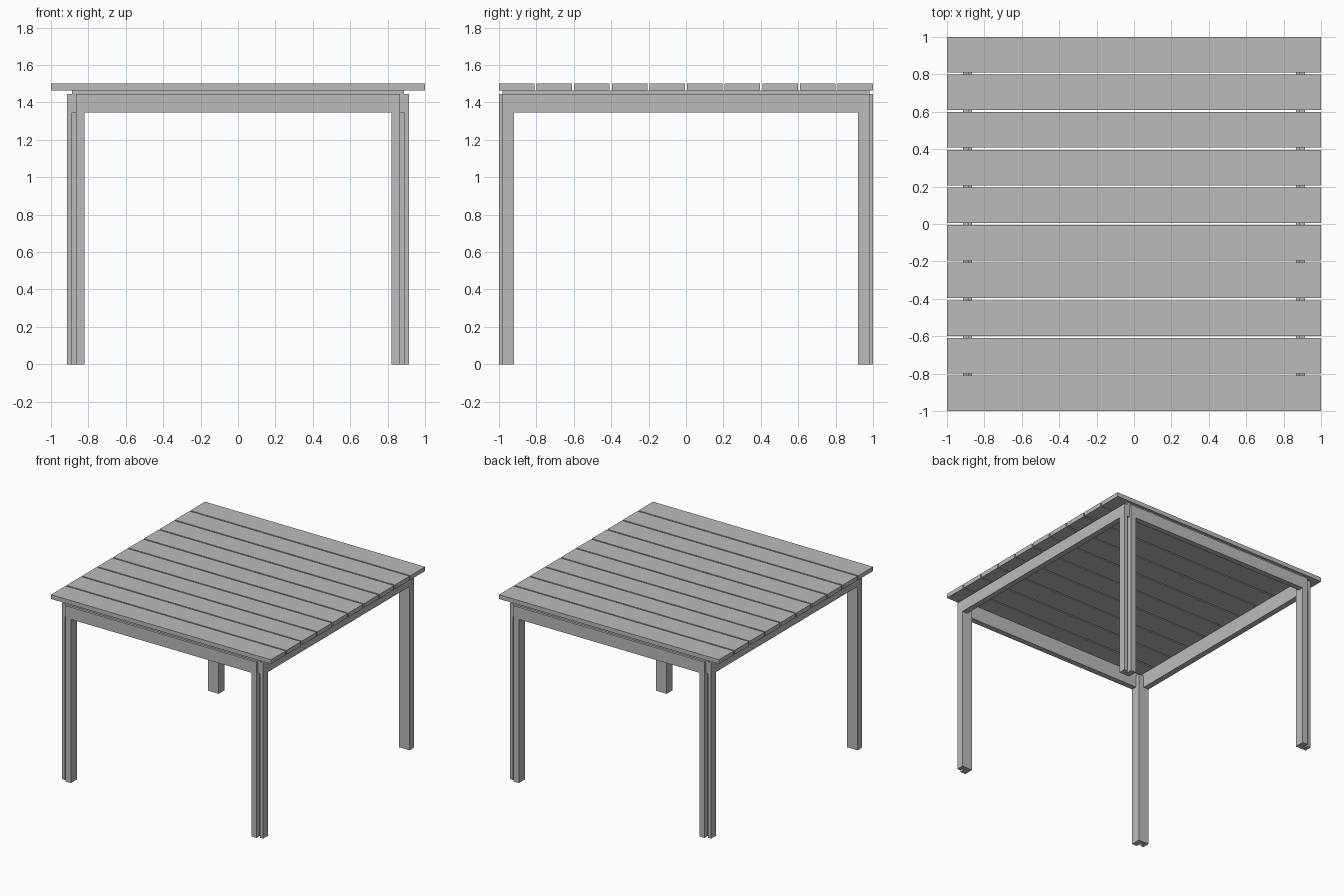
import bpy
import bmesh

cube = bpy.data.objects.get("Cube")
if cube:
    bpy.data.objects.remove(cube, do_unlink=True)

grey = bpy.data.materials.new("plain_grey")
grey.use_nodes = True
COLOUR = (0.5, 0.5, 0.5, 1)
grey.diffuse_color = COLOUR
grey.node_tree.nodes["Principled BSDF"].inputs["Base Color"].default_value = COLOUR

# Shared sizes
TOP, UNDER, LEDGE, APRON = 1.5, 1.465, 1.444, 1.345
POST_X, RAIL_X, STEP_X, OUT_X = 0.82, 0.867, 0.888, 0.915
POST_Y, RAIL_Y, STEP_Y, OUT_Y = 0.92, 0.953, 0.98, 0.999


def prism(name, outline, z0, z1):
    """Extrude a plan outline between two heights."""
    bm = bmesh.new()
    face = bm.faces.new([bm.verts.new((x, y, z0)) for x, y in outline])
    up = bmesh.ops.extrude_face_region(bm, geom=[face])["geom"]
    verts = [v for v in up if isinstance(v, bmesh.types.BMVert)]
    bmesh.ops.translate(bm, vec=(0, 0, z1 - z0), verts=verts)
    bmesh.ops.recalc_face_normals(bm, faces=bm.faces)
    mesh = bpy.data.meshes.new(name)
    bm.to_mesh(mesh)
    bm.free()
    mesh.materials.append(grey)
    obj = bpy.data.objects.new(name, mesh)
    bpy.context.collection.objects.link(obj)
    return obj


def box(name, x0, x1, y0, y1, z0, z1):
    return prism(name, [(x0, y0), (x1, y0), (x1, y1), (x0, y1)], z0, z1)


# Tabletop planks
COUNT, WIDTH = 10, 0.19
pitch = (2 - WIDTH) / (COUNT - 1)
for i in range(COUNT):
    y = -1 + i * pitch
    box(f"plank_{i + 1}", -1, 1, y, y + WIDTH, UNDER, TOP)

# Legs with a groove at the outer corner
groove = 0.957
leg_plan = [(POST_X, POST_Y), (OUT_X, POST_Y), (OUT_X, STEP_Y), (STEP_X, STEP_Y),
            (STEP_X, groove), (RAIL_X, groove), (RAIL_X, OUT_Y), (POST_X, OUT_Y)]
for sx, side in ((1, "left"), (-1, "right")):
    for sy, end in ((-1, "front"), (1, "back")):
        prism(f"{end}_{side}_leg", [(x * sx, y * sy) for x, y in leg_plan], 0, LEDGE)

# Side aprons: outer board with a taller inner board under the planks
for s, side in ((1, "left"), (-1, "right")):
    box(f"{side}_apron", *sorted((s * STEP_X, s * OUT_X)), -POST_Y, POST_Y, APRON, LEDGE)
    box(f"{side}_bearer", *sorted((s * RAIL_X, s * STEP_X)), -STEP_Y, STEP_Y, APRON, UNDER)

# Front and back aprons, stepped the same way
for s, end in ((-1, "front"), (1, "back")):
    box(f"{end}_apron", -POST_X, POST_X, *sorted((s * STEP_Y, s * OUT_Y)), APRON, LEDGE)
    box(f"{end}_bearer", -RAIL_X, RAIL_X, *sorted((s * RAIL_Y, s * STEP_Y)), APRON, UNDER)
